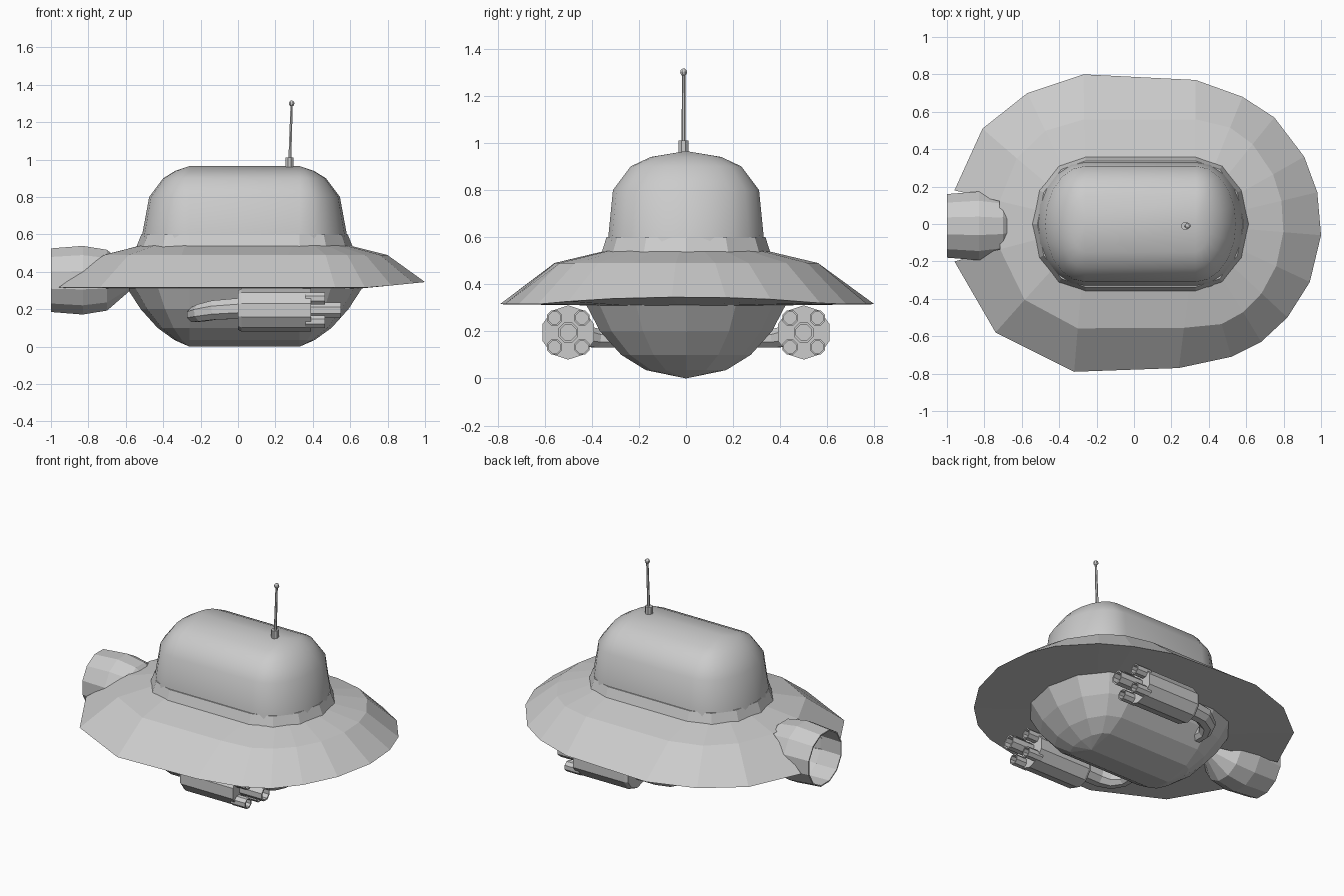
import bpy, bmesh, math
from mathutils import Vector

if "Cube" in bpy.data.objects:
    bpy.data.objects.remove(bpy.data.objects["Cube"])

grey = bpy.data.materials.new("hull grey")
grey.diffuse_color = (0.6, 0.6, 0.6, 1)
grey.use_nodes = True
grey.node_tree.nodes["Principled BSDF"].inputs["Base Color"].default_value = grey.diffuse_color

CX, HALF = 0.035, 0.295      # centre and half length of the straight hull section


def loft(name, rings, caps=(False, False), skip=(), smooth=False, recalc=False):
    """Join closed rings of points with quads; skip holds (ring, segment) gaps."""
    bm = bmesh.new()
    vs = [[bm.verts.new(p) for p in r] for r in rings]
    n = len(vs[0])
    for k in range(len(vs) - 1):
        for i in range(n):
            if (k, i) in skip:
                continue
            j = (i + 1) % n
            bm.faces.new((vs[k][i], vs[k][j], vs[k + 1][j], vs[k + 1][i]))
    if caps[0]:
        bm.faces.new(vs[0][::-1])
    if caps[1]:
        bm.faces.new(vs[-1])
    bmesh.ops.remove_doubles(bm, verts=bm.verts[:], dist=0.0005)
    if recalc:
        bmesh.ops.recalc_face_normals(bm, faces=bm.faces[:])
    me = bpy.data.meshes.new(name)
    bm.to_mesh(me)
    bm.free()
    me.materials.append(grey)
    ob = bpy.data.objects.new(name, me)
    bpy.context.collection.objects.link(ob)
    if smooth:
        bpy.ops.object.select_all(action='DESELECT')
        ob.select_set(True)
        bpy.context.view_layer.objects.active = ob
        bpy.ops.object.shade_smooth_by_angle(angle=math.radians(50))
    return ob


def oval(ts, z, rx, ry):
    """Stretched oval ring; ts holds (side, angle) pairs."""
    return [(CX + s * HALF + rx * math.cos(t), ry * math.sin(t), z) for s, t in ts]


def tube(name, path, n, caps=(True, True), smooth=False):
    """Round section swept along (x, y, z, radius) points."""
    rings = []
    pts = [Vector(p[:3]) for p in path]
    for k, p in enumerate(path):
        d = pts[min(k + 1, len(pts) - 1)] - pts[max(k - 1, 0)]
        if d.length < 1e-6:
            d = pts[-1] - pts[0]
        q = d.to_track_quat('Z', 'Y') if abs(d.z) < d.length * 0.9 else Vector((0, 0, 1)).to_track_quat('Z', 'Y')
        rings.append([pts[k] + q @ Vector((p[3] * math.cos(a), p[3] * math.sin(a), 0))
                      for a in [2 * math.pi * (i + 0.5) / n for i in range(n)]])
    return loft(name, rings, caps, smooth=smooth, recalc=True)


def lathe_x(name, profile, n, y, z, caps=(True, True)):
    """Turned part along x from (x, radius) points."""
    rings = [[(x, y + r * math.cos(a), z + r * math.sin(a))
              for a in [2 * math.pi * (i + 0.5) / n for i in range(n)]] for x, r in profile]
    return loft(name, rings, caps, recalc=True)


# Saucer rim: outline seen from above, counter-clockwise from the engine notch
outline = [(-0.96, -0.20), (-0.74, -0.58), (-0.32, -0.79), (0.24, -0.77), (0.52, -0.71),
           (0.68, -0.63), (0.82, -0.50), (0.94, -0.31), (1.0, -0.06), (0.98, 0.17),
           (0.91, 0.36), (0.75, 0.57), (0.58, 0.68), (0.33, 0.77), (-0.27, 0.80),
           (-0.57, 0.70), (-0.81, 0.51), (-0.96, 0.18)]
ts = []
for x, y in outline:
    s = 1 if x > CX else -1
    ts.append((s, math.atan2(y / 0.79, (x - CX - s * HALF) / 0.685)))
edge = [(x, y, 0.315 + 0.03 * max(0, (x - 0.7) / 0.3)) for x, y in outline]
last = len(outline) - 1
loft("saucer_rim",
     [oval(ts, 0.31, 0.32, 0.41), edge, oval(ts, 0.49, 0.47, 0.56), oval(ts, 0.54, 0.27, 0.35)],
     skip={(0, last), (1, last)})

# Collar, cabin dome and belly share one stretched section
side = [(1, math.radians(a)) for a in range(-90, 91, 30)] + \
       [(-1, math.radians(a)) for a in range(90, 271, 30)]
loft("dome_collar", [oval(side, 0.53, 0.285, 0.36), oval(side, 0.60, 0.257, 0.337),
                     oval(side, 0.60, 0.23, 0.31)])
fine = [(1, math.radians(a)) for a in range(-90, 91, 18)] + \
       [(-1, math.radians(a)) for a in range(90, 271, 18)]
loft("cabin_dome", [oval(fine, z, rx, ry) for z, rx, ry in
                    [(0.56, 0.26, 0.335), (0.60, 0.252, 0.33), (0.80, 0.215, 0.31), (0.90, 0.14, 0.235),
                     (0.94, 0.075, 0.15), (0.965, 0, 0)]], smooth=True)
loft("belly", [oval(side, z, rx, ry) for z, rx, ry in
               [(0.0, 0, 0), (0.035, 0.08, 0.17), (0.10, 0.17, 0.275),
                (0.20, 0.26, 0.365), (0.315, 0.335, 0.425)]])

# Rear engine: hollow nozzle
lathe_x("engine_nozzle", [(-0.72, 0.13), (-0.85, 0.172), (-1.0, 0.168), (-1.0, 0.176),
                          (-0.83, 0.19), (-0.70, 0.168), (-0.58, 0.06)], 12, -0.01, 0.355)

# Guns: drum, five hollow barrels and bent arm on each side
for sgn, label in ((-1, "front"), (1, "back")):
    gy, gz = sgn * 0.5, 0.195
    lathe_x(label + "_gun_drum", [(0.0, 0.105), (0.02, 0.115), (0.39, 0.115)], 10, gy, gz)
    barrels = [(0, 0, 0.55, 0.045)] + [(a, b, 0.465, 0.035) for a in (-0.058, 0.058) for b in (-0.062, 0.062)]
    for i, (dy, dz, tip, r) in enumerate(barrels):
        lathe_x(f"{label}_gun_barrel_{i + 1}",
                [(0.36, r), (tip, r), (tip, r * 0.78), (tip - 0.06, r * 0.78)], 8, gy + dy, gz + dz)
    tube(label + "_gun_arm", [(0.02, sgn * 0.49, 0.205, 0.06), (-0.13, sgn * 0.48, 0.195, 0.056),
                              (-0.20, sgn * 0.44, 0.18, 0.05), (-0.235, sgn * 0.37, 0.17, 0.042),
                              (-0.235, sgn * 0.28, 0.17, 0.042)], 8)

# Antenna: socket, leaning rod and ball
tube("antenna_socket", [(0.275, -0.01, 0.95, 0.023), (0.275, -0.01, 1.01, 0.023)], 8)
tube("antenna_rod", [(0.277, -0.01, 1.0, 0.009), (0.287, -0.01, 1.30, 0.007)], 6)
tube("antenna_ball", [(0.287, -0.01, 1.30 - 0.016 * math.cos(a), max(0.016 * math.sin(a), 0.001))
                      for a in [math.pi * i / 6 for i in range(7)]], 8)
